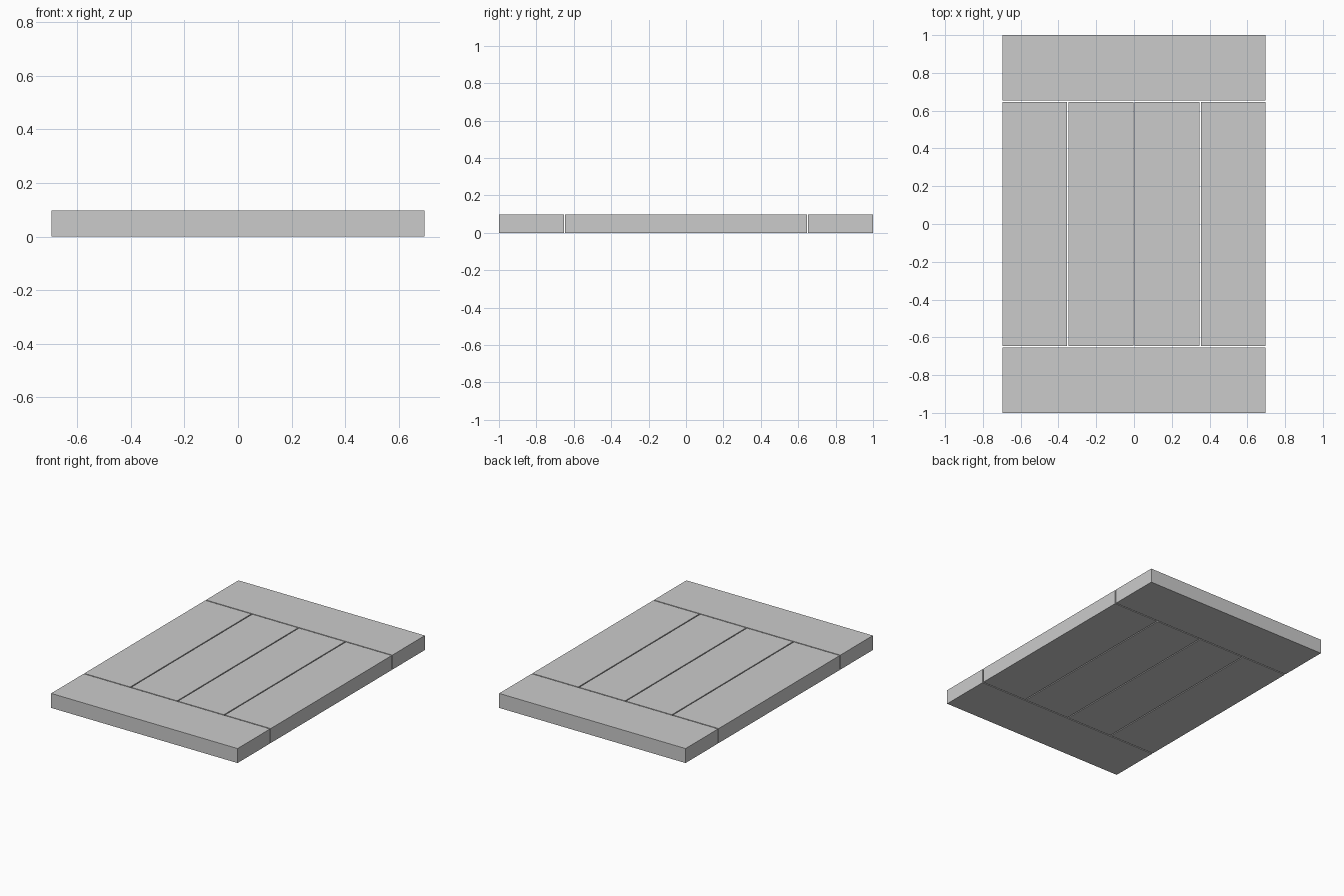
import bpy

if "Cube" in bpy.data.objects:
    bpy.data.objects.remove(bpy.data.objects["Cube"])

HALF_X, HALF_Y, HEIGHT, GAP = 0.697, 1.0, 0.098, 0.007
BOARDS = 4
WIDTH = (2 * HALF_X - (BOARDS - 1) * GAP) / BOARDS
INNER_Y = 0.646          # half length of the long boards
END_Y = INNER_Y + GAP    # inner edge of the end boards


def board(name, x0, x1, y0, y1):
    bpy.ops.mesh.primitive_cube_add(
        size=1, location=((x0 + x1) / 2, (y0 + y1) / 2, HEIGHT / 2))
    ob = bpy.context.object
    ob.name = name
    ob.scale = (x1 - x0, y1 - y0, HEIGHT)
    bpy.ops.object.transform_apply(location=False, rotation=False, scale=True)


# long boards side by side
for i in range(BOARDS):
    x = -HALF_X + i * (WIDTH + GAP)
    board(f"long_board_{i + 1}", x, x + WIDTH, -INNER_Y, INNER_Y)

# cross boards at both ends
board("front_end_board", -HALF_X, HALF_X, -HALF_Y, -END_Y)
board("back_end_board", -HALF_X, HALF_X, END_Y, HALF_Y)
